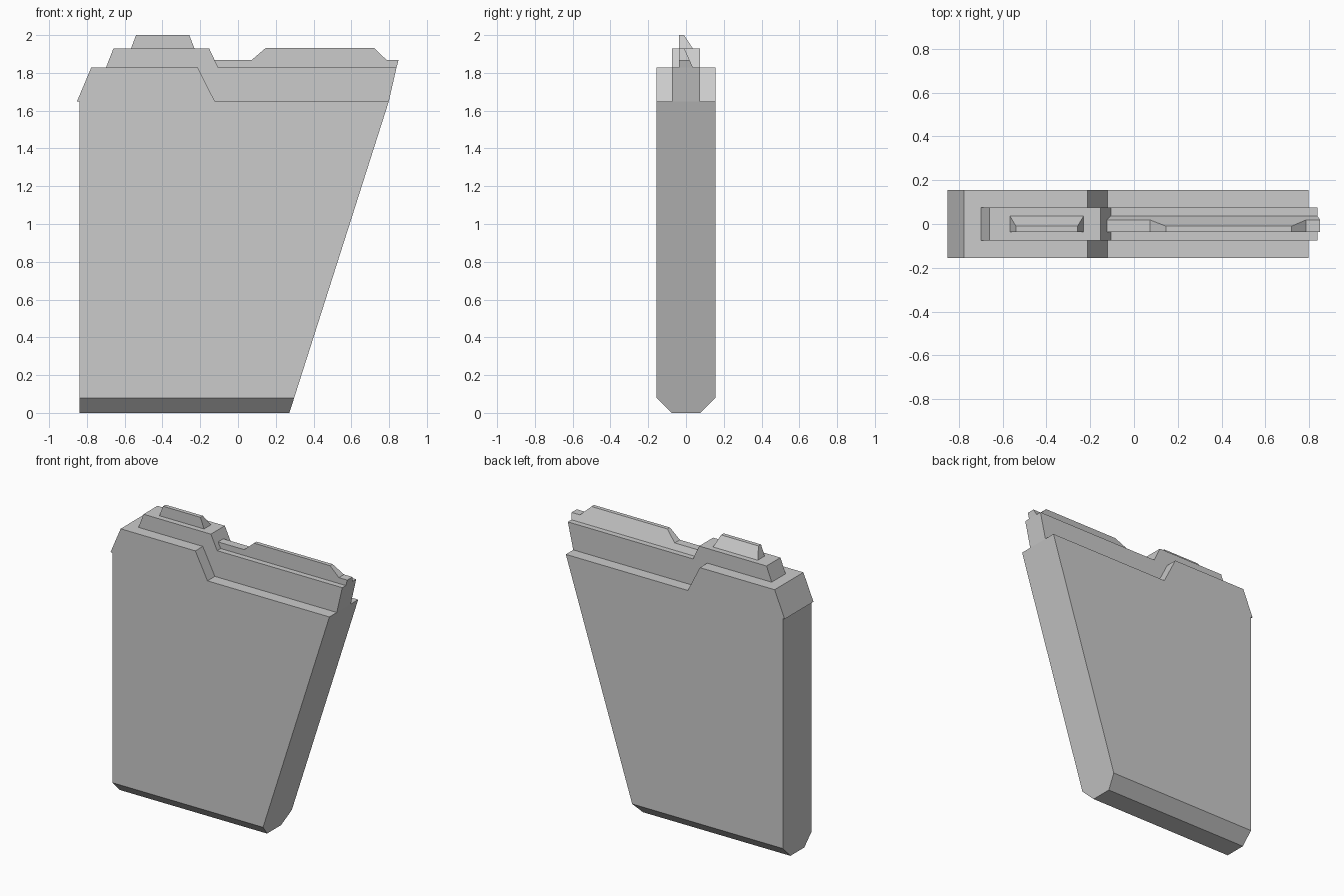
import bpy
import bmesh
from mathutils import Vector

cube = bpy.data.objects.get("Cube")
if cube:
    bpy.data.objects.remove(cube, do_unlink=True)

# Single plain colour
grey = bpy.data.materials.new("light_grey")
grey.use_nodes = True
colour = (0.6, 0.6, 0.6, 1)
grey.diffuse_color = colour
grey.node_tree.nodes["Principled BSDF"].inputs["Base Color"].default_value = colour


def slab(name, profile, half_depth, cuts=()):
    """Extrude an x-z profile along y, then slice off each (point, outward normal)."""
    bm = bmesh.new()
    face = bm.faces.new([bm.verts.new((x, -half_depth, z)) for x, z in profile])
    extruded = bmesh.ops.extrude_face_region(bm, geom=[face])["geom"]
    moved = [v for v in extruded if isinstance(v, bmesh.types.BMVert)]
    bmesh.ops.translate(bm, verts=moved, vec=(0, 2 * half_depth, 0))
    for point, normal in cuts:
        geom = bm.verts[:] + bm.edges[:] + bm.faces[:]
        cut = bmesh.ops.bisect_plane(bm, geom=geom, plane_co=point,
                                     plane_no=Vector(normal).normalized(),
                                     clear_outer=True)["geom_cut"]
        edges = [e for e in cut if isinstance(e, bmesh.types.BMEdge)]
        bmesh.ops.edgeloop_fill(bm, edges=edges)
    bmesh.ops.recalc_face_normals(bm, faces=bm.faces[:])
    mesh = bpy.data.meshes.new(name)
    bm.to_mesh(mesh)
    bm.free()
    mesh.materials.append(grey)
    obj = bpy.data.objects.new(name, mesh)
    bpy.context.collection.objects.link(obj)
    return obj


# Main body with a stepped top and chamfered bottom edges
slab("main_body",
     [(-0.84, 0), (0.272, 0), (0.798, 1.648), (-0.122, 1.648), (-0.213, 1.828),
      (-0.777, 1.828), (-0.853, 1.648), (-0.84, 1.648)],
     0.155,
     [((0, side * 0.155, 0.08), (0, side, -1)) for side in (-1, 1)])

# Narrower collar following the step
slab("stepped_collar",
     [(-0.699, 1.828), (-0.122, 1.648), (0.798, 1.648), (0.839, 1.828),
      (-0.105, 1.828), (-0.152, 1.928), (-0.66, 1.928)],
     0.075)

# Wedge ridges: upright front, sloping back
slab("long_ridge",
     [(-0.105, 1.828), (0.839, 1.828), (0.85, 1.868), (0.787, 1.868),
      (0.72, 1.932), (0.147, 1.932), (0.072, 1.868), (-0.124, 1.868)],
     0.037,
     [((0, 0.037, 1.828), (0, 0.104, 0.047))])
slab("short_ridge",
     [(-0.567, 1.928), (-0.23, 1.928), (-0.258, 2.0), (-0.54, 2.0)],
     0.037,
     [((0, 0.037, 1.928), (0, 0.072, 0.047))])
